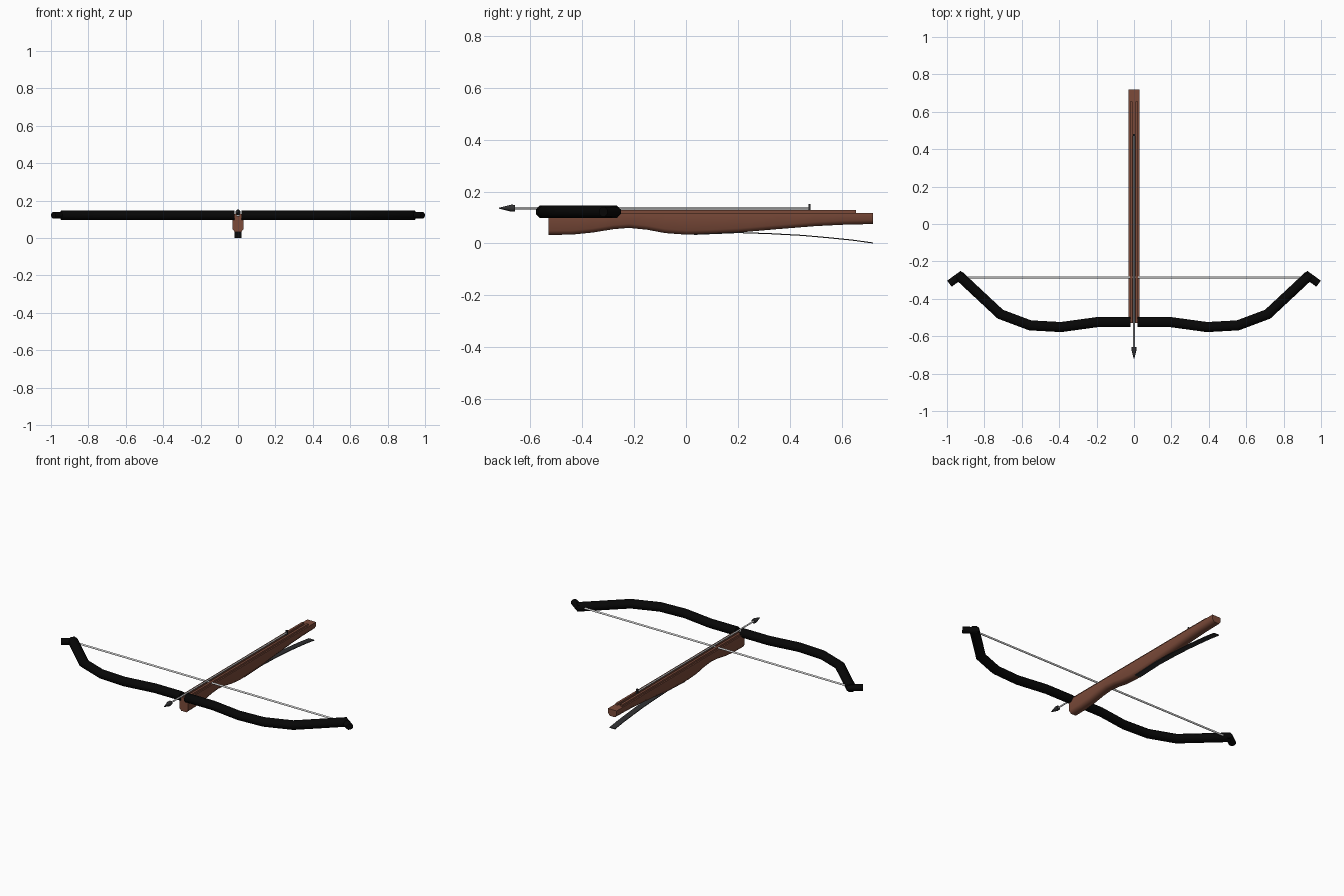
import bpy, bmesh, math
from mathutils import Vector

if "Cube" in bpy.data.objects:
    bpy.data.objects.remove(bpy.data.objects["Cube"])


def material(name, rgb):
    m = bpy.data.materials.new(name)
    m.diffuse_color = (*rgb, 1)
    m.use_nodes = True
    m.node_tree.nodes["Principled BSDF"].inputs["Base Color"].default_value = m.diffuse_color
    return m


WOOD = material("brown_wood", (0.2, 0.07, 0.042))
BLACK = material("black", (0.002, 0.002, 0.002))
DARK = material("dark_metal", (0.03, 0.03, 0.032))
GREY = material("light_grey", (0.62, 0.62, 0.62))


def loft(name, rings, mat, mirror=False, smooth=None):
    """Skin a list of equal-length point rings and cap both ends."""
    bm = bmesh.new()
    vs = [[bm.verts.new(p) for p in ring] for ring in rings]
    n = len(vs[0])
    for a, b in zip(vs, vs[1:]):
        for i in range(n):
            bm.faces.new((a[i], a[(i + 1) % n], b[(i + 1) % n], b[i]))
    bm.faces.new(vs[0])
    bm.faces.new(vs[-1])
    bmesh.ops.recalc_face_normals(bm, faces=bm.faces)
    me = bpy.data.meshes.new(name)
    bm.to_mesh(me)
    bm.free()
    me.materials.append(mat)
    ob = bpy.data.objects.new(name, me)
    bpy.context.collection.objects.link(ob)
    if smooth:
        bpy.ops.object.select_all(action='DESELECT')
        ob.select_set(True)
        bpy.context.view_layer.objects.active = ob
        bpy.ops.object.shade_smooth_by_angle(angle=math.radians(smooth))
    if mirror:
        ob.modifiers.new("mirror", 'MIRROR')
    return ob


def tube(name, path, radii, mat, sides=8, mirror=False, wide=1.0):
    """Sweep a polygon along a path lying in a horizontal plane, with mitred joints."""
    pts = [Vector(p) for p in path]
    rings = []
    for k, p in enumerate(pts):
        d0 = (p - pts[k - 1]).normalized() if k else None
        d1 = (pts[k + 1] - p).normalized() if k < len(pts) - 1 else None
        d0, d1 = d0 or d1, d1 or d0
        t = (d0 + d1).normalized()
        side = wide * Vector((t.y, -t.x, 0)) / max(t.dot(d0), 0.5)
        ang = [2 * math.pi * (i + 0.5) / sides for i in range(sides)]
        rings.append([p + (side * math.cos(a) + Vector((0, 0, math.sin(a)))) * radii[k] for a in ang])
    return loft(name, rings, mat, mirror, 62)


def box(name, x0, x1, y0, y1, z0, z1, mat, mirror=False):
    ring = lambda y: [(x0, y, z0), (x1, y, z0), (x1, y, z1), (x0, y, z1)]
    return loft(name, [ring(y0), ring(y1)], mat, mirror)


# Stock: wavy underside with chamfered lower edges
under = [(-0.53, 0.033), (-0.44, 0.034), (-0.36, 0.042), (-0.28, 0.055), (-0.22, 0.06),
         (-0.15, 0.053), (-0.08, 0.04), (0.0, 0.034), (0.1, 0.037), (0.2, 0.042),
         (0.35, 0.055), (0.5, 0.067), (0.6, 0.072), (0.72, 0.075)]
TOP = 0.117
loft("stock", [[(-0.03, y, TOP), (-0.03, y, z + 0.016), (-0.018, y, z),
                (0.018, y, z), (0.03, y, z + 0.016), (0.03, y, TOP)] for y, z in under],
     WOOD, smooth=62)

# Two rails forming the bolt groove
box("groove_rail", 0.008, 0.022, -0.53, 0.655, TOP - 0.003, 0.128, WOOD, True)

# Bow limbs and their string tips
Z = 0.122
limb = [(0.018, -0.525), (0.2, -0.525), (0.39, -0.551), (0.555, -0.542),
        (0.715, -0.482), (0.938, -0.274)]
tube("bow_limb", [(x, y, Z) for x, y in limb], [0.0265] * 6, BLACK, 8, True, 1.1)
tube("limb_tip", [(0.915, -0.267, Z), (0.987, -0.319, Z)], [0.019, 0.019], BLACK, 8, True, 1.15)

# String
tube("string", [(-0.93, -0.285, Z), (0.93, -0.285, Z)], [0.006, 0.006], GREY, 6)

# Bolt: shaft, pointed head and rear catch
B = 0.136
tube("bolt_shaft", [(0, -0.67, B), (0, 0.475, B)], [0.005, 0.005], GREY, 6)
tube("bolt_head", [(0, -0.72, B), (0, -0.672, B), (0, -0.658, B)],
     [0.002, 0.015, 0.013], DARK, 8)
box("bolt_catch", -0.005, 0.005, 0.471, 0.48, 0.122, 0.152, DARK)

# Trigger lever: thin strip curving down below the stock
lever = [(0.03, 0.035), (0.2, 0.042), (0.32, 0.038), (0.45, 0.031), (0.55, 0.022), (0.64, 0.013), (0.72, 0.002)]
loft("trigger_lever", [[(-0.019, y, z - 0.002), (0.019, y, z - 0.002),
                        (0.019, y, z + 0.002), (-0.019, y, z + 0.002)] for y, z in lever],
     DARK, smooth=30)
